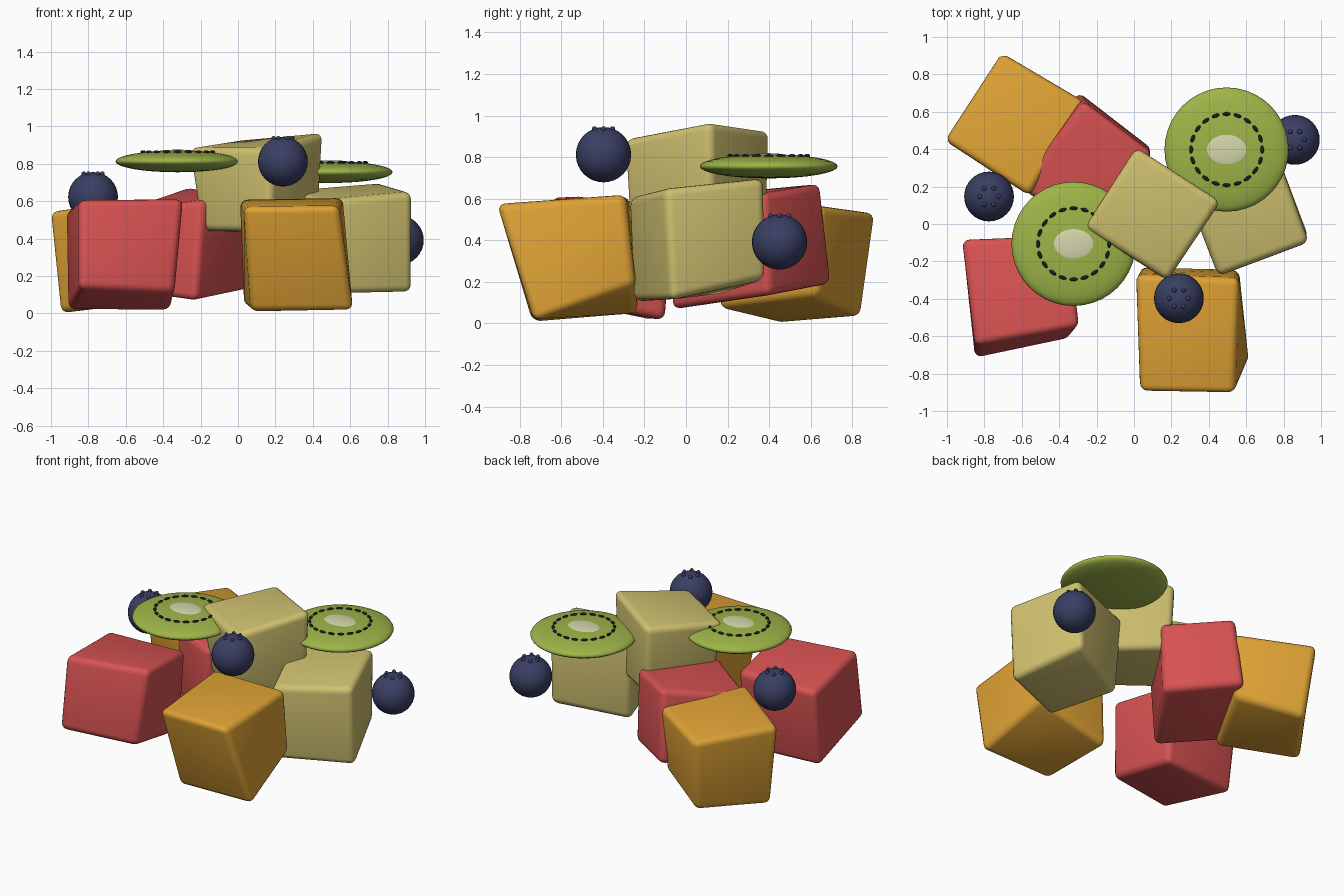
import bpy, bmesh, math
from mathutils import Matrix, Vector

if "Cube" in bpy.data.objects:
    bpy.data.objects.remove(bpy.data.objects["Cube"])


def material(name, color):
    m = bpy.data.materials.new(name)
    m.diffuse_color = (*color, 1)
    m.use_nodes = True
    m.node_tree.nodes["Principled BSDF"].inputs["Base Color"].default_value = m.diffuse_color
    return m


MANGO = material("mango orange", (0.73, 0.36, 0.035))
MELON = material("melon red", (0.69, 0.085, 0.085))
PINEAPPLE = material("pineapple yellow", (0.62, 0.53, 0.16))
KIWI = material("kiwi green", (0.34, 0.46, 0.065))
CORE = material("kiwi core cream", (0.66, 0.68, 0.42))
SEED = material("seed black", (0.012, 0.012, 0.015))
BERRY = material("blueberry navy", (0.042, 0.05, 0.125))


def finish(name, bm, mat):
    bmesh.ops.recalc_face_normals(bm, faces=bm.faces[:])
    for f in bm.faces:
        f.smooth = True
    me = bpy.data.meshes.new(name)
    bm.to_mesh(me)
    bm.free()
    me.materials.append(mat)
    ob = bpy.data.objects.new(name, me)
    bpy.context.collection.objects.link(ob)
    return ob


def ellipsoid(bm, centre, radii, turn=0.0, seg=32, rings=16):
    mat = (Matrix.Translation(centre) @ Matrix.Rotation(turn, 4, 'Z')
           @ Matrix.Diagonal((*radii, 1)))
    bmesh.ops.create_uvsphere(bm, u_segments=seg, v_segments=rings, radius=1, matrix=mat)


def chunk(name, mat, bottom, top):
    """Hand-cut fruit cube: four bottom and four top corners, rounded edges."""
    bm = bmesh.new()
    b = [bm.verts.new(p) for p in bottom]
    t = [bm.verts.new(p) for p in top]
    bm.faces.new(b[::-1])
    bm.faces.new(t)
    for i in range(4):
        j = (i + 1) % 4
        bm.faces.new((b[i], b[j], t[j], t[i]))
    ob = finish(name, bm, mat)
    mod = ob.modifiers.new("rounded edges", 'BEVEL')
    mod.width = 0.04
    mod.segments = 4
    mod.limit_method = 'NONE'


# Fruit cubes, corners counter-clockwise seen from above
chunk("red_chunk_front", MELON,
      [(-.85, -.72, .135), (-.34, -.61, .11), (-.36, -.10, .015), (-.91, -.15, .015)],
      [(-.85, -.65, .61), (-.29, -.55, .615), (-.35, -.06, .555), (-.92, -.08, .55)])
chunk("red_chunk_back", MELON,
      [(-.23, -.08, .065), (.10, .40, .135), (-.30, .71, .195), (-.62, .21, .12)],
      [(-.185, -.08, .61), (.10, .38, .625), (-.27, .655, .68), (-.62, .20, .555)])
chunk("orange_chunk_front", MANGO,
      [(.07, -.74, .01), (.62, -.73, .01), (.56, -.24, .185), (.03, -.23, .04)],
      [(.03, -.90, .57), (.54, -.91, .575), (.565, -.29, .62), (.01, -.27, .61)])
chunk("orange_chunk_back", MANGO,
      [(-.96, .45, 0), (-.53, .15, .07), (-.29, .63, .13), (-.67, .85, .03)],
      [(-1.015, .445, .545), (-.56, .15, .61), (-.26, .655, .565), (-.71, .92, .53)])
chunk("yellow_chunk_right", PINEAPPLE,
      [(.46, -.26, .105), (.935, -.07, .11), (.75, .39, .215), (.29, .18, .14)],
      [(.45, -.28, .605), (.935, -.10, .65), (.765, .38, .70), (.26, .21, .66)])
chunk("yellow_chunk_top", PINEAPPLE,
      [(.17, -.28, .435), (.435, .12, .425), (.03, .40, .465), (-.205, -.01, .44)],
      [(.18, -.305, .885), (.465, .12, .97), (.01, .41, .925), (-.27, -.02, .885)])


def kiwi(tag, x, y, z):
    # Lens-shaped slice
    bm = bmesh.new()
    ellipsoid(bm, (x, y, z), (.332, .332, .058), seg=40)
    finish("kiwi_slice_" + tag, bm, KIWI)
    # Pale core
    bm = bmesh.new()
    ellipsoid(bm, (x, y, z + .048), (.118, .094, .015))
    finish("kiwi_core_" + tag, bm, CORE)
    # Ring of seeds
    bm = bmesh.new()
    for i in range(20):
        a = math.tau * i / 20
        ellipsoid(bm, (x + .19 * math.cos(a), y + .19 * math.sin(a), z + .051),
                  (.010, .022, .008), a, 10, 6)
    finish("kiwi_seeds_" + tag, bm, SEED)


kiwi("left", -.323, -.106, .813)
kiwi("right", .495, .398, .756)


def blueberry(tag, x, y, z):
    # Round berry with a crown of tiny bumps
    bm = bmesh.new()
    ellipsoid(bm, (x, y, z), (.133, .133, .133))
    for i in range(6):
        a = math.tau * i / 6
        ellipsoid(bm, (x + .05 * math.cos(a), y + .05 * math.sin(a), z + .124),
                  (.013, .013, .013), 0, 10, 6)
    finish("blueberry_" + tag, bm, BERRY)


blueberry("left", -.775, .147, .623)
blueberry("front", .24, -.397, .812)
blueberry("right", .86, .45, .392)
